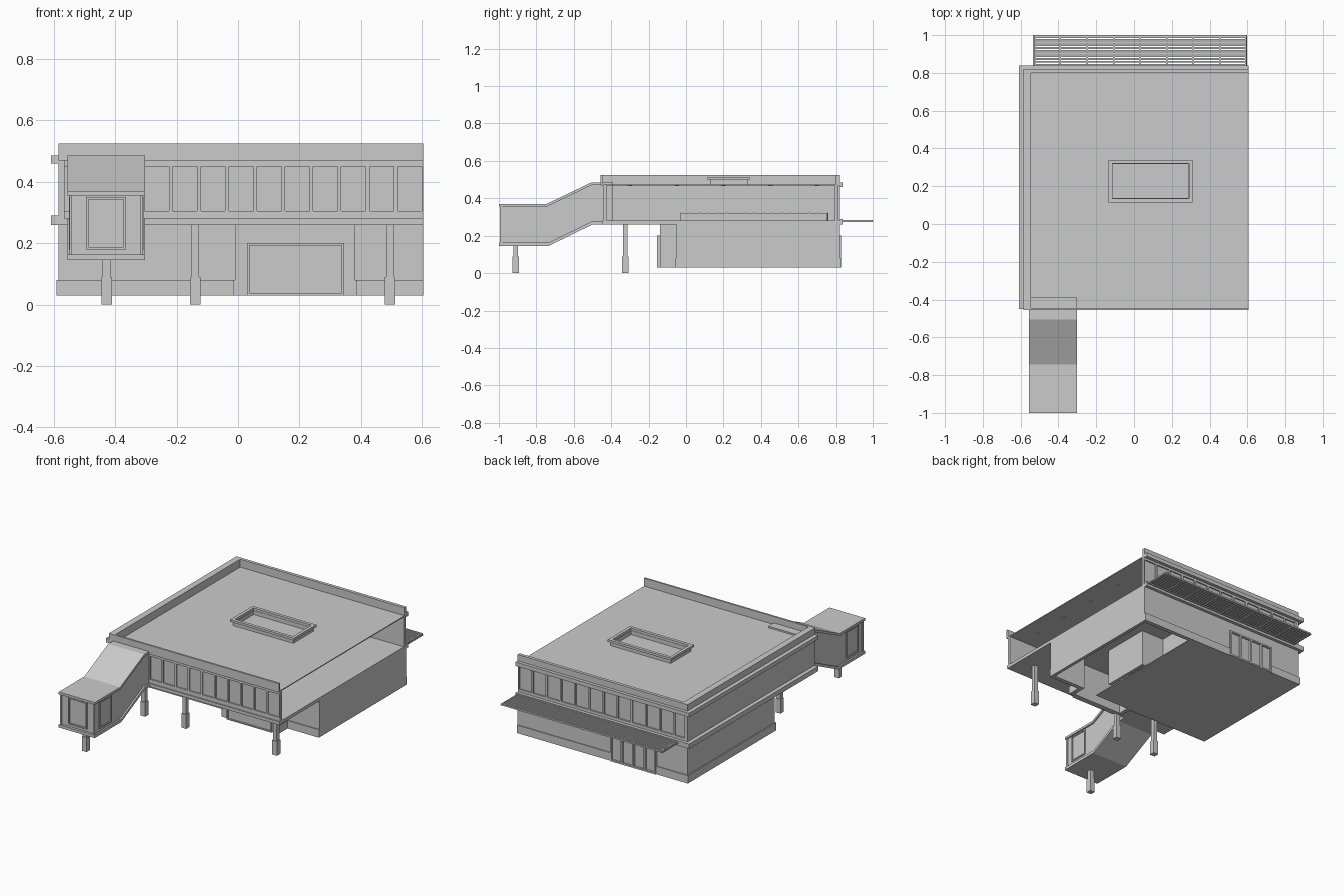
import bpy
import bmesh
from mathutils import Matrix, Vector

cube = bpy.data.objects.get("Cube")
if cube:
    bpy.data.objects.remove(cube, do_unlink=True)

grey = bpy.data.materials.new("light_grey")
grey.use_nodes = True
grey.diffuse_color = (0.6, 0.6, 0.6, 1)
grey.node_tree.nodes["Principled BSDF"].inputs["Base Color"].default_value = grey.diffuse_color

# Main limits of the building
WEST, EAST, FRONT, BACK = -0.585, 0.605, -0.45, 0.82
GROUND, FLOOR_UNDER, FLOOR, ROOF, TOP = 0.03, 0.26, 0.28, 0.475, 0.525
SILL, HEAD, SHOP, PLINTH = 0.305, 0.45, -0.05, 0.08
WALL, LIP = 0.02, 0.006


def finish(name, bm):
    bmesh.ops.recalc_face_normals(bm, faces=bm.faces)
    mesh = bpy.data.meshes.new(name)
    bm.to_mesh(mesh)
    bm.free()
    mesh.materials.append(grey)
    obj = bpy.data.objects.new(name, mesh)
    bpy.context.collection.objects.link(obj)
    return obj


def boxes(name, items):
    """One object from boxes given as x, y and z ranges."""
    bm = bmesh.new()
    for xs, ys, zs in items:
        ranges = (xs, ys, zs)
        centre = Vector([sum(r) / 2 for r in ranges])
        size = [abs(r[1] - r[0]) for r in ranges]
        matrix = Matrix.Translation(centre) @ Matrix.Diagonal((*size, 1))
        bmesh.ops.create_cube(bm, size=1, matrix=matrix)
    return finish(name, bm)


def ring(across, up, band):
    """Four bars around a rectangle, as pairs of ranges."""
    (a, b), (c, d) = across, up
    return [((a, b), (c, c + band)), ((a, b), (d - band, d)),
            ((a, a + band), (c + band, d - band)), ((b - band, b), (c + band, d - band))]


def extrude_side(name, outline, x_range):
    """Extrude a closed y-z outline across x."""
    bm = bmesh.new()
    face = bm.faces.new([bm.verts.new((x_range[0], y, z)) for y, z in outline])
    moved = bmesh.ops.extrude_face_region(bm, geom=[face])["geom"]
    verts = [v for v in moved if isinstance(v, bmesh.types.BMVert)]
    bmesh.ops.translate(bm, verts=verts, vec=(x_range[1] - x_range[0], 0, 0))
    return finish(name, bm)


def window_wall(name, outer, inner, count):
    """Upper wall with a row of recessed panes."""
    wide = (WEST, EAST)
    step = (EAST - WEST) / count
    items = [(wide, (outer, inner), (FLOOR, SILL)), (wide, (outer, inner), (HEAD, ROOF))]
    for i in range(count + 1):
        x = WEST + i * step
        items.append(((max(x - LIP, WEST), min(x + LIP, EAST)), (outer, inner), (SILL, HEAD)))
    boxes(name + "_wall", items)
    depth = outer + (inner - outer) * 0.4
    boxes(name + "_glass", [(wide, (depth, inner), (SILL, HEAD))])


# Upper storey, open on its left end
full_x, full_y = (WEST, EAST), (FRONT, BACK)
boxes("upper_floor", [(full_x, full_y, (FLOOR_UNDER, FLOOR))])
boxes("roof_slab", [(full_x, full_y, (ROOF - LIP, ROOF))])
window_wall("front_window", FRONT + LIP, FRONT + WALL + LIP, 13)
window_wall("back_window", BACK - LIP, BACK - WALL - LIP, 12)
boxes("upper_side_wall", [((WEST, WEST + WALL), full_y, (FLOOR, ROOF))])
boxes("parapet", [
    (full_x, (FRONT - LIP, FRONT + LIP), (ROOF - LIP, TOP)),
    (full_x, (BACK - WALL, BACK), (ROOF, TOP)),
    ((WEST, WEST + 2 * WALL), full_y, (ROOF, TOP))])

# Ledges around the side and the back
for name, heights in (("lower_ledge", (FLOOR_UNDER, 0.29)), ("upper_ledge", (0.46, 0.485))):
    boxes(name, [((WEST - 0.025, WEST), (FRONT, BACK + WALL), heights),
                 (full_x, (BACK, BACK + WALL), heights)])

# Skylight frame on the roof
sky_x, sky_y = (-0.135, 0.31), (0.115, 0.34)
boxes("skylight_rim", [(x, y, (0.5, 0.515)) for x, y in ring(sky_x, sky_y, WALL)])
curb_x, curb_y = [(r[0] + 0.012, r[1] - 0.012) for r in (sky_x, sky_y)]
boxes("skylight_curb", [(x, y, (ROOF, 0.5)) for x, y in ring(curb_x, curb_y, 0.01)])

# Ceiling lamps
bm = bmesh.new()
for x in (-0.4, -0.1, 0.2, 0.5):
    for row in range(5):
        spot = Matrix.Translation((x, -0.3 + row / 4, ROOF - LIP))
        bmesh.ops.create_cone(bm, cap_ends=True, segments=16, radius1=0.012,
                              radius2=0.012, depth=LIP, matrix=spot)
finish("ceiling_lamps", bm)

# Stairwell railing on the upper floor
rail_x, rail_y = (0.2, 0.205), (-0.03, 0.75)
posts = [((0.197, 0.208), (rail_y[0] + i * 0.049, rail_y[0] + i * 0.049 + LIP), (FLOOR, 0.325))
         for i in range(17)]
boxes("stair_railing", posts + [(rail_x, rail_y, (FLOOR, 0.32))])

# Ground storey shell with a projecting entrance
porch, porch_front = (-0.01, 0.38), -0.14
storey = (GROUND, FLOOR_UNDER)
boxes("ground_walls", [
    ((EAST - WALL, EAST), (SHOP, BACK), storey),
    ((WEST, WEST + WALL), (SHOP, BACK), storey),
    (full_x, (BACK - WALL, BACK), storey),
    ((WEST, porch[0]), (SHOP, SHOP + WALL), storey),
    ((porch[1], EAST), (SHOP, SHOP + WALL), storey)])
boxes("entrance_block", [
    (porch, (porch_front, porch_front + WALL), storey),
    ((porch[0], porch[0] + WALL), (porch_front, SHOP + WALL), storey),
    ((porch[1] - WALL, porch[1]), (porch_front, SHOP + WALL), storey)])
base = (GROUND, PLINTH)
boxes("plinth", [
    ((WEST - LIP, porch[0]), (SHOP - LIP, SHOP), base),
    ((porch[1], EAST), (SHOP - LIP, SHOP), base),
    ((porch[0] - LIP, porch[0]), (porch_front, SHOP), base),
    ((porch[1], porch[1] + LIP), (porch_front, SHOP), base),
    ((WEST - LIP, WEST), (SHOP, BACK), base),
    ((WEST - LIP, -0.37), (BACK, BACK + LIP), base),
    ((-0.05, EAST), (BACK, BACK + LIP), base)])
boxes("ground_slab", [((WEST, 0.25), (SHOP, BACK), (GROUND, GROUND + LIP))])
boxes("inner_room", [
    ((0.26, 0.28), (0.1, 0.41), storey), ((0.1, 0.28), (0.39, 0.41), storey),
    ((0.1, 0.12), (0.41, BACK), storey)])

# Entrance door panel
door_x, door_z = (0.03, 0.345), (GROUND, 0.2)
boxes("entrance_door", [(door_x, (porch_front - 0.008, porch_front), door_z)])
boxes("entrance_door_frame", [(x, (porch_front - 0.016, porch_front), z)
                              for x, z in ring(door_x, door_z, 0.007)])

# Back doors
back_x = (-0.37, -0.05)
frames = [(x, (BACK, BACK + 0.012), z) for x, z in ring(back_x, door_z, 0.01)]
frames += [((x - LIP, x + LIP), (BACK, BACK + 0.012), door_z) for x in (-0.29, -0.21, -0.13)]
boxes("back_doors", frames)

# Slatted canopy above the back doors
can_x, can_y, can_z = (-0.53, 0.595), (BACK + WALL, 1.0), (0.275, 0.285)
boxes("canopy_frame", [(x, y, can_z) for x, y in ring(can_x, can_y, 0.008)])
boxes("canopy_slats", [(can_x, (can_y[0] + i * 0.0145, can_y[0] + i * 0.0145 + 0.009), (0.277, 0.283))
                       for i in range(1, 11)])
ribs = [can_x[0] + (can_x[1] - can_x[0]) * i / 8 for i in range(9)]
boxes("canopy_ribs", [((x - 0.004, x + 0.004), can_y, (0.273, 0.277)) for x in ribs])

# Boarding bridge with a level cab and a sloping passage
tube = (-0.555, -0.303)
body = (tube[0] + 0.01, tube[1] - 0.01)
low = [(-1.0, 0.145), (-0.735, 0.145), (-0.5, 0.26), (-0.39, 0.26)]
high = [(-1.0, 0.37), (-0.745, 0.37), (-0.505, 0.485), (-0.39, 0.485)]


def raised(path, height):
    return [(y, z + height) for y, z in path]


extrude_side("bridge_roof", high + raised(high, -0.015)[::-1], tube)
extrude_side("bridge_floor", low + raised(low, 0.018)[::-1], tube)
inside = raised(low, 0.015)
inside[0] = (-0.985, inside[0][1])
upper = raised(high, -0.012)
upper[0] = (-0.985, upper[0][1])
extrude_side("bridge_body", inside + upper[::-1], body)

# Cab windows on the front and both sides
cab_z = (0.18, 0.35)
end = [(x, (-0.994, -0.98), z) for x, z in ring((-0.495, -0.365), cab_z, 0.008)]
end += [((x - 0.004, x + 0.004), (-0.994, -0.98), (0.16, 0.36)) for x in body]
boxes("cab_front_window", end)
for name, x in (("right", body[0]), ("left", body[1])):
    boxes("cab_window_" + name, [((x - LIP, x + LIP), y, z)
                                 for y, z in ring((-0.945, -0.82), cab_z, 0.008)])

# Columns with thicker feet
for i, (x, y, top) in enumerate([(-0.428, -0.91, 0.15), (-0.428, -0.325, FLOOR_UNDER),
                                 (-0.14, -0.325, FLOOR_UNDER), (0.495, -0.325, FLOOR_UNDER)]):
    boxes("column_%d" % i, [((x - r, x + r), (y - r, y + r), z)
                            for r, z in ((0.017, (0, 0.09)), (0.013, (0.09, top)))])
